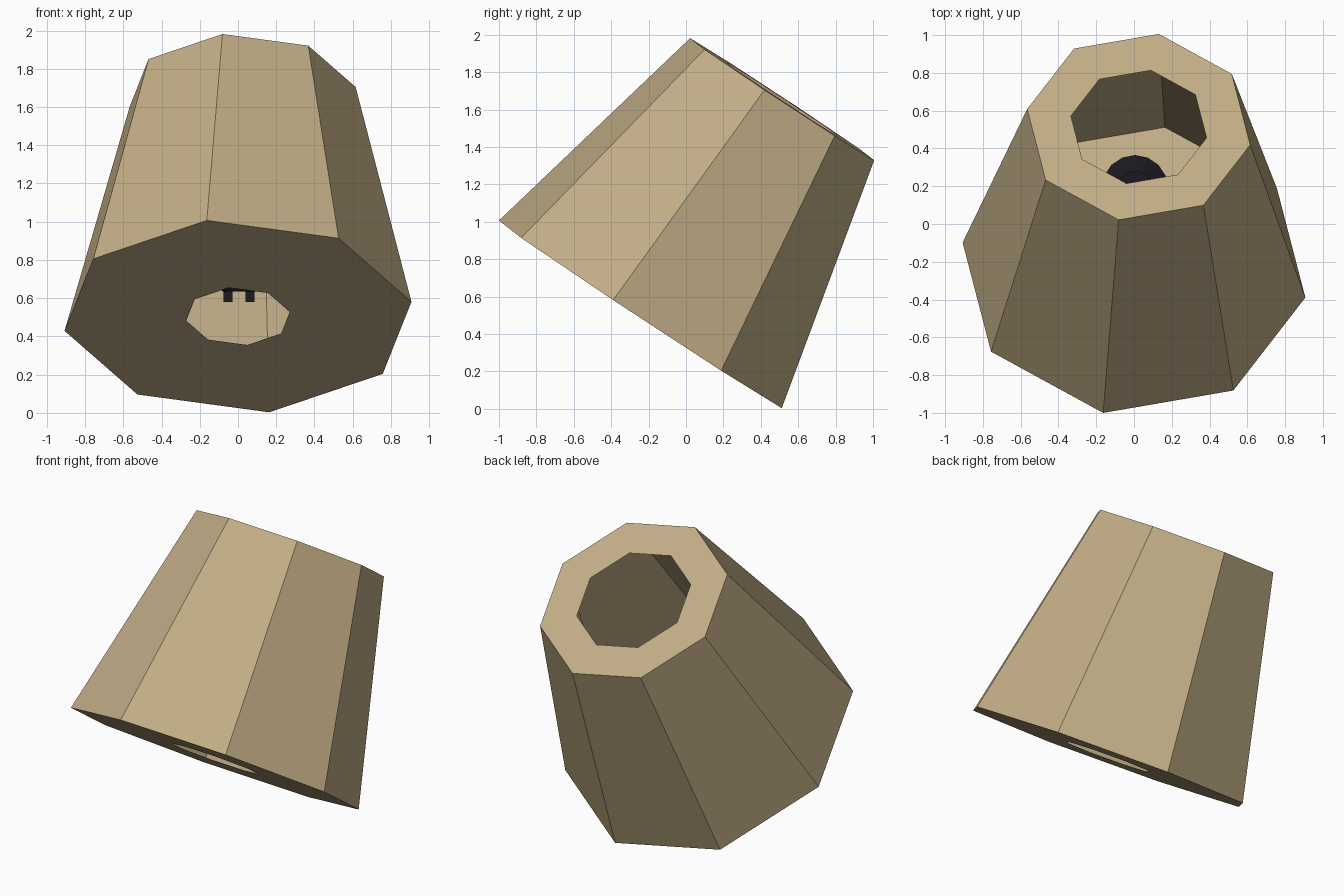
import bpy, bmesh, math
from mathutils import Vector, Matrix

if "Cube" in bpy.data.objects:
    bpy.data.objects.remove(bpy.data.objects["Cube"])

def material(name, rgb):
    m = bpy.data.materials.new(name)
    m.diffuse_color = (*rgb, 1)
    m.use_nodes = True
    m.node_tree.nodes["Principled BSDF"].inputs["Base Color"].default_value = m.diffuse_color
    return m

def lathe(name, profile, sides, mat, phase=0.0, matrix=Matrix(), closed=False):
    """Spin (radius, height) points into a flat-faced shell."""
    bm = bmesh.new()
    rings = []
    for r, h in profile:
        rings.append([bm.verts.new((r * math.cos(phase + math.tau * i / sides),
                                    r * math.sin(phase + math.tau * i / sides), h))
                      for i in range(sides)])
    for a, b in zip(rings, rings[1:]):
        for i in range(sides):
            j = (i + 1) % sides
            bm.faces.new((a[i], a[j], b[j], b[i]))
    if closed:
        bm.faces.new(rings[0][::-1])
        bm.faces.new(rings[-1])
    bm.transform(matrix)
    me = bpy.data.meshes.new(name)
    bm.to_mesh(me)
    bm.free()
    me.materials.append(mat)
    ob = bpy.data.objects.new(name, me)
    bpy.context.collection.objects.link(ob)
    return ob

tan = material("tan", (0.54, 0.42, 0.24))
black = material("black", (0.012, 0.01, 0.014))

# Tilted axis from the wide end to the narrow end
base, top = Vector((0, -0.244, 0.505)), Vector((0.025, 0.514, 1.655))
w = (top - base).normalized()
u = (Vector((1, 0, 0)) - w * w.x).normalized()
v = w.cross(u)
frame = Matrix((u, v, w)).transposed().to_4x4()
frame.translation = base
length = (top - base).length

# Thin octagonal shade with a holed cap at each end
lathe("shade", [(0.275, 0), (0.922, 0), (0.6, length), (0.365, length)],
      8, tan, math.radians(-10.2), frame)

# Small dark fitting inside, with two prongs underneath
lathe("inner_fitting", [(0.085, 0.635), (0.175, 0.75), (0.175, 1.0), (0.09, 1.08)],
      16, black, matrix=Matrix.Translation((0.005, 0.19, 0)), closed=True)
for side, x in (("left", -0.052), ("right", 0.062)):
    bpy.ops.mesh.primitive_cube_add(size=1, location=(x, 0.19, 0.63))
    prong = bpy.context.object
    prong.name = side + "_prong"
    prong.scale = (0.046, 0.05, 0.1)
    prong.data.materials.append(black)
